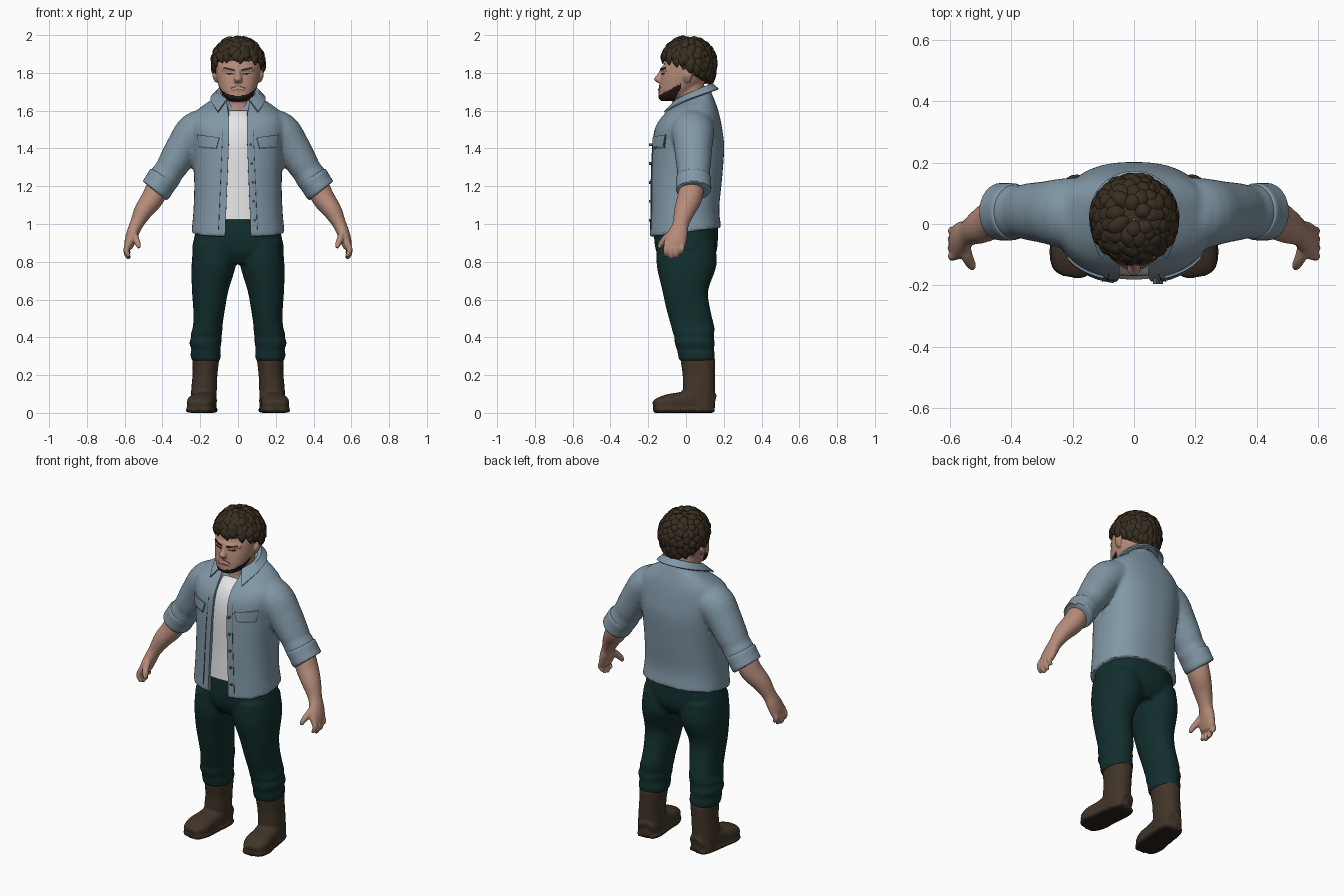
import bpy, bmesh, math, random
from mathutils import Vector
from mathutils.bvhtree import BVHTree

if "Cube" in bpy.data.objects:
    bpy.data.objects.remove(bpy.data.objects["Cube"])
random.seed(4)
X, Y, Z = Vector((1, 0, 0)), Vector((0, 1, 0)), Vector((0, 0, 1))
SIDES = (1, -1)
parts = []


def material(name, r, g, b):
    m = bpy.data.materials.new(name)
    m.use_nodes = True
    m.diffuse_color = (r, g, b, 1)
    bsdf = next(n for n in m.node_tree.nodes if n.type == 'BSDF_PRINCIPLED')
    bsdf.inputs["Base Color"].default_value = (r, g, b, 1)
    bsdf.inputs["Roughness"].default_value = 0.8
    return m


denim = material("washed_denim", .22, .31, .38)
seam = material("denim_seam", .09, .13, .17)
white = material("white_cotton", .8, .8, .81)
skin = material("skin", .46, .26, .19)
lip = material("lip", .27, .13, .10)
green = material("dark_green_cloth", .006, .028, .027)
leather = material("brown_leather", .052, .035, .021)
rubber = material("dark_sole", .022, .015, .01)
brown = material("dark_brown_hair", .040, .027, .015)
beard = material("beard", .018, .011, .008)


def smooth_rings(rings, steps):
    """Catmull-Rom interpolation of ring values."""
    r = [Vector(tuple(q) + (0,) * (6 - len(q))) for q in rings]
    r = [2 * r[0] - r[1]] + r + [2 * r[-1] - r[-2]]
    out = []
    for a, b, c, d in zip(r, r[1:], r[2:], r[3:]):
        for k in range(steps):
            t = k / steps
            out.append(b + (c - a) * (t / 2) + (2 * a - 5 * b + 4 * c - d) * (t * t / 2)
                       + (3 * b - a - 3 * c + d) * (t ** 3 / 2))
    return out + [r[-2]]


def sweep(bm, rings, side=1, flat=False, power=2, n=24, steps=4, ref=Y):
    """Closed loft through rings of x, y, z, radius u, radius v and tilt."""
    rings = smooth_rings(rings, steps)
    loops = []
    for i, r in enumerate(rings):
        c = Vector(r[:3])
        if flat:
            u, v = X, Y
        else:
            t = Vector(rings[min(i + 1, len(rings) - 1)][:3]) - Vector(rings[max(i - 1, 0)][:3])
            t.normalize()
            u = ref.cross(t).normalized()
            v = t.cross(u)
        loop = []
        for k in range(n):
            a = math.tau * k / n
            cu, cv = (math.copysign(abs(f) ** (2 / power), f) for f in (math.cos(a), math.sin(a)))
            p = c + u * (cu * r[3]) + v * (cv * r[4]) + Z * (cv * r[4] * r[5])
            p.x *= side
            loop.append(bm.verts.new(p))
        loops.append(loop)
    for a, b in zip(loops, loops[1:]):
        for k in range(n):
            bm.faces.new((a[k], a[k - 1], b[k - 1], b[k]))
    bm.faces.new(loops[0])
    bm.faces.new(loops[-1])


def grid(bm, rows):
    """Sheet of quads through rows of points."""
    vs = [[bm.verts.new(p) for p in row] for row in rows]
    for a, b in zip(vs, vs[1:]):
        for k in range(len(a) - 1):
            bm.faces.new((a[k], a[k + 1], b[k + 1], b[k]))


def finish(name, bm, mats, voxel=0, relax=0, cutter=None, thick=0, rule=None):
    bmesh.ops.recalc_face_normals(bm, faces=bm.faces)
    me = bpy.data.meshes.new(name)
    bm.to_mesh(me)
    bm.free()
    ob = bpy.data.objects.new(name, me)
    bpy.context.scene.collection.objects.link(ob)
    if voxel:
        m = ob.modifiers.new("blend", 'REMESH')
        m.mode, m.voxel_size = 'VOXEL', voxel
    if relax:
        m = ob.modifiers.new("relax", 'SMOOTH')
        m.factor, m.iterations = .5, relax
    if cutter:
        m = ob.modifiers.new("opening", 'BOOLEAN')
        m.operation, m.solver, m.object = 'DIFFERENCE', 'EXACT', cutter
    if thick:
        m = ob.modifiers.new("thickness", 'SOLIDIFY')
        m.thickness, m.offset = thick, 0
    if ob.modifiers:
        bpy.context.view_layer.update()
        dg = bpy.context.evaluated_depsgraph_get()
        me = bpy.data.meshes.new_from_object(ob.evaluated_get(dg))
        ob.modifiers.clear()
        ob.data = me
    me.materials.clear()
    for m in mats:
        me.materials.append(m)
    for p in me.polygons:
        p.material_index = rule(p.center) if rule else 0
    parts.append(ob)
    return ob


def patch(name, target, corners, mat, lift=.003):
    """Thin plates laid on the front of a target, one on each side."""
    tree = BVHTree.FromPolygons([v.co for v in target.data.vertices],
                                [p.vertices[:] for p in target.data.polygons])
    a, b, c, d = (Vector(q) for q in corners)
    bm = bmesh.new()
    for s in SIDES:
        rows = []
        for j in range(5):
            row = []
            for i in range(9):
                q = a.lerp(b, i / 8).lerp(d.lerp(c, i / 8), j / 4)
                hit = tree.ray_cast(Vector((s * q.x, -1, q.y)), Y)[0]
                row.append((s * q.x, (hit.y if hit else -.1) - lift, q.y))
            rows.append(row)
        grid(bm, rows)
    return finish(name, bm, [mat], thick=.005)


# Opening down the front of the shirt
bm = bmesh.new()
sweep(bm, [(0, (y - .4) / 2, z, w, (y + .4) / 2) for y, z, w in (
    (-.14, .85, .072), (-.13, 1.4, .05), (-.1, 1.5, .048), (-.07, 1.58, .05),
    (-.04, 1.66, .07), (-.02, 1.8, .09))], flat=True, power=9, n=32)
opening = finish("shirt_opening_cutter", bm, [])
opening.hide_render = True

# Shirt body and sleeves
bm = bmesh.new()
sweep(bm, [(0, -.005, .955, .247, .192, .13), (0, -.008, 1.07, .236, .184, .05),
           (0, 0, 1.23, .232, .19), (0, .01, 1.4, .243, .192), (0, .012, 1.5, .255, .18),
           (0, .018, 1.57, .245, .157, .1), (0, .025, 1.62, .19, .13, .2),
           (0, .028, 1.655, .125, .108, .35), (0, .028, 1.685, .095, .096, .43)],
      flat=True, power=2.4, n=48)
for s in SIDES:
    sweep(bm, [(.12, .03, 1.53, .09, .12), (.22, .035, 1.49, .105, .115),
               (.285, .038, 1.41, .094, .102), (.34, .04, 1.32, .085, .093),
               (.365, .04, 1.28, .079, .087), (.385, .04, 1.25, .083, .09),
               (.42, .04, 1.2, .078, .085)], s)
shirt = finish("open_shirt", bm, [denim], .01, 6, opening)
parts.remove(opening)
bpy.data.objects.remove(opening)

# Rolled cuffs
bm = bmesh.new()
for s in SIDES:
    sweep(bm, [(.388, .04, 1.255, .074, .08), (.394, .04, 1.245, .084, .092),
               (.415, .04, 1.212, .083, .093), (.434, .04, 1.182, .083, .093),
               (.44, .04, 1.174, .072, .083)], s, n=32)
finish("rolled_cuffs", bm, [denim])

# Collar, longer toward its two front points
bm = bmesh.new()
rows = [[], [], []]
for i in range(33):
    t = i / 16 - 1
    point = abs(t) ** 7
    for row, r, z, slope in ((0, .092, 1.692, .43), (1, .112, 1.695 - .01 * point, .42),
                             (2, .142 + .035 * point, 1.664 - .022 * point, .35)):
        dx, dy = math.sin(2.5 * t) * r, math.cos(2.5 * t) * r
        rows[row].append((dx, .028 + dy, z + slope * dy))
grid(bm, rows)
finish("shirt_collar", bm, [denim], thick=.009)

# Chest pockets, plackets and buttons
patch("pocket_seams", shirt, ((.1, 1.455), (.215, 1.47), (.205, 1.402), (.115, 1.397)), seam)
patch("pocket_flaps", shirt, ((.098, 1.458), (.217, 1.473), (.203, 1.412), (.113, 1.405)), denim, .008)
patch("placket_seams", shirt, ((.079, 1.5), (.082, 1.5), (.105, .97), (.102, .97)), seam, .001)
bm = bmesh.new()
for i in range(5):
    z = 1.02 + i * .1
    sweep(bm, [(.088 - i * .005, y, z, .007, .007) for y in (-.17, -.185, -.196)], n=10, ref=X)
finish("shirt_buttons", bm, [seam])

# Undershirt
bm = bmesh.new()
sweep(bm, [(0, -.005, 1.025, .2, .176), (0, 0, 1.2, .195, .172), (0, 0, 1.4, .19, .168),
           (0, 0, 1.5, .17, .152), (0, .01, 1.56, .13, .132), (0, .02, 1.6, .09, .1)],
      flat=True, n=40, power=2.3)
finish("undershirt", bm, [white])

# Trousers with gathered cloth above the boots
bm = bmesh.new()
sweep(bm, [(0, 0, 1.04, .205, .166), (0, 0, .93, .232, .169), (0, .002, .85, .238, .158),
           (0, .002, .79, .17, .12)], flat=True, n=40, power=2.3)
for s in SIDES:
    sweep(bm, [(.12, 0, .9, .115, .155), (.129, .003, .78, .117, .158),
               (.147, -.004, .65, .097, .122), (.153, .012, .55, .084, .116),
               (.16, .035, .46, .078, .114), (.166, .04, .425, .083, .11),
               (.168, .043, .4, .08, .104), (.173, .046, .37, .085, .106),
               (.17, .05, .335, .076, .098), (.171, .055, .31, .081, .098),
               (.17, .057, .275, .075, .093)], s, flat=True, power=2.2, n=32)
trousers = finish("trousers", bm, [green], .01, 4)
patch("waistband", trousers, ((0, 1.03), (.1, 1.03), (.1, .99), (0, .99)), green)

# Boots
bm = bmesh.new()
foot = [(.168, .145, .05, .045, .05), (.174, .11, .06, .062, .06), (.181, .05, .065, .068, .065),
        (.19, -.03, .055, .07, .055), (.197, -.09, .05, .075, .05),
        (.204, -.145, .042, .062, .038), (.208, -.168, .036, .04, .024)]
for s in SIDES:
    sweep(bm, [(.17, .062, .288, .071, .093), (.175, .068, .2, .066, .086),
               (.18, .068, .12, .068, .085), (.182, .075, .02, .066, .078)], s, flat=True, power=2.2)
    sweep(bm, foot, s, power=2.5, ref=Z)
    sweep(bm, [(x, y, .014, u + .004, .014) for x, y, z, u, v in foot], s, power=5, ref=Z)
finish("boots", bm, [leather, rubber], .008, 3, rule=lambda c: int(c.z < .016))

# Forearms and hands
bm = bmesh.new()
for s in SIDES:
    sweep(bm, [(.41, .035, 1.23, .06, .065), (.45, .02, 1.14, .06, .066),
               (.5, -.008, 1.07, .05, .056), (.537, -.028, 1.0, .036, .043),
               (.558, -.042, .95, .033, .052), (.574, -.058, .9, .028, .058),
               (.582, -.06, .87, .02, .05)], s)
    for y, tip in ((-.102, .828), (-.074, .816), (-.046, .822), (-.019, .842)):
        sweep(bm, [(.574, y, .91, .014, .014), (.59, y - .003, .873, .016, .015),
                   (.588, y - .004, tip + .02, .014, .014), (.574, y - .004, tip, .009, .01)], s, n=12)
    sweep(bm, [(.555, -.06, .96, .02, .022), (.543, -.105, .925, .019, .02),
               (.53, -.132, .895, .016, .016), (.524, -.142, .872, .009, .01)], s, n=12)
finish("forearms_and_hands", bm, [skin], .006, 3)

# Head, neck, nose, brow and ears, with the beard along the jaw
bm = bmesh.new()
sweep(bm, [(0, -.085, 1.65, .04, .045), (0, -.07, 1.668, .07, .075), (0, -.045, 1.71, .095, .098),
           (0, -.025, 1.75, .108, .112), (0, -.014, 1.79, .115, .116), (0, .003, 1.85, .118, .119),
           (0, .015, 1.92, .1, .103), (0, .015, 1.96, .06, .06)], flat=True, n=40, power=2.2)
sweep(bm, [(0, .03, 1.55, .1, .1), (0, .025, 1.64, .085, .085), (0, .015, 1.75, .085, .08)], flat=True)
sweep(bm, [(0, -.118, 1.825, .012, .014), (0, -.134, 1.79, .015, .02), (0, -.148, 1.766, .023, .022),
           (0, -.138, 1.748, .018, .014)], flat=True)
sweep(bm, [(x, -.12 + 5 * x * x, 1.82, .014, .016) for x in (-.08, -.04, 0, .04, .08)])
sweep(bm, [(x, -.137 + 5 * x * x, 1.712, .009, .011) for x in (-.03, 0, .03)])
for s in SIDES:
    sweep(bm, [(.114, .008, 1.75, .008, .012), (.122, .01, 1.785, .014, .025),
               (.122, .014, 1.815, .009, .016)], s, flat=True)
head = finish("head", bm, [skin, beard], .006, 3, rule=lambda c: int(
    c.y < -.025 and c.z < 1.682 + .55 * (c.y + .14) and c.z > 1.63 and c.y < -.062 + .5 * (c.z - 1.65)))
patch("eyes", head, ((.022, 1.797), (.066, 1.8), (.064, 1.794), (.024, 1.791)), beard, .001)
patch("eyebrows", head, ((.018, 1.82), (.074, 1.83), (.076, 1.822), (.018, 1.811)), brown, .001)
patch("mouth", head, ((0, 1.716), (.034, 1.711), (.034, 1.707), (0, 1.709)), lip, .001)
patch("moustache", head, ((0, 1.736), (.04, 1.725), (.043, 1.716), (0, 1.73)), lip, .001)


# Hair cap and overlapping locks that flow down from the crown
def limit(az):
    return 1.44 + .82 * (1 - math.cos(az)) / 2


def scalp(polar, az, lift=0):
    d = Vector((math.sin(polar) * math.sin(az), -math.sin(polar) * math.cos(az), math.cos(polar)))
    height = .13 if d.z > 0 else .17
    return Vector((0, .014, 1.85)) + Vector((d.x * .124, d.y * .13, d.z * height)) * (1 + lift), d


bm = bmesh.new()
grid(bm, [[scalp(.02 + limit(math.tau * i / 40) * j / 12, math.tau * i / 40)[0] for i in range(41)]
          for j in range(13)])
for i in range(170):
    az = i * 2.39996
    start = math.acos(1 - (i + .5) / 170 * (1 - math.cos(limit(az) - .4)))
    length, twist = random.uniform(.38, .56), random.uniform(-.1, .22)
    puff = random.uniform(.7, 1.25)
    lock = []
    for k, (lift, w, h) in enumerate(((-.02, .014, .008), (.06, .024, .013), (.09, .02, .011), (.07, .003, .002))):
        p, d = scalp(start + length * k / 3, az + twist * k / 3 / max(.35, math.sin(start)), lift * puff)
        lock.append((*p, w, h))
    sweep(bm, lock, n=8, steps=3, ref=d)
finish("tousled_hair", bm, [brown])

# Smooth shading with crisp edges
for ob in parts:
    ob.select_set(True)
bpy.context.view_layer.objects.active = parts[0]
bpy.ops.object.shade_smooth_by_angle(angle=math.radians(42))
